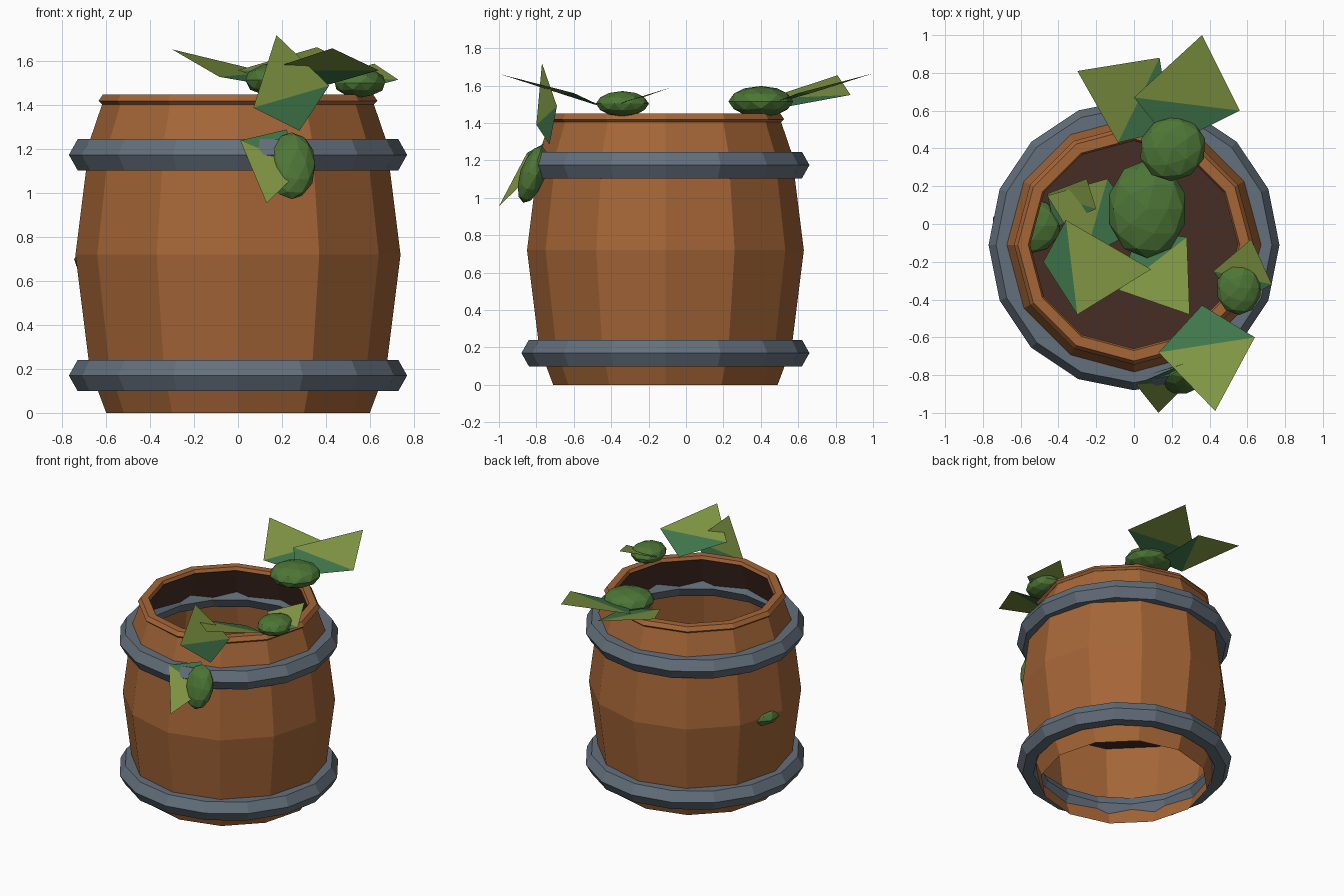
import bpy, bmesh, math
from mathutils import Vector

if "Cube" in bpy.data.objects:
    bpy.data.objects.remove(bpy.data.objects["Cube"])

CY = -0.11  # barrel axis in y


def srgb(r, g, b):
    f = lambda c: c / 12.92 if c <= 0.04045 else ((c + 0.055) / 1.055) ** 2.4
    return tuple(f(c / 255) for c in (r, g, b)) + (1,)


def material(name, rgb):
    m = bpy.data.materials.new(name)
    m.diffuse_color = srgb(*rgb)
    m.use_nodes = True
    m.node_tree.nodes["Principled BSDF"].inputs["Base Color"].default_value = m.diffuse_color
    return m


WOOD = material("oak brown", (165, 102, 55))
DARK = material("dark inside", (70, 45, 36))
IRON = material("iron grey", (100, 112, 124))
BUD = material("bud green", (77, 118, 54))
TIP = material("leaf tip green", (130, 152, 68))
BASE = material("leaf base green", (64, 119, 75))


def finish(name, bm, *mats):
    me = bpy.data.meshes.new(name)
    bm.to_mesh(me)
    bm.free()
    for m in mats:
        me.materials.append(m)
    ob = bpy.data.objects.new(name, me)
    bpy.context.collection.objects.link(ob)
    return ob


def lathe(name, profile, n, mat, closed=False):
    """Revolve (radius, z) points around the barrel axis."""
    bm = bmesh.new()
    rings = []
    for r, z in profile:
        rings.append([bm.verts.new((r * math.cos(2 * math.pi * i / n),
                                    CY + r * math.sin(2 * math.pi * i / n), z))
                      for i in range(n)])
    pairs = list(zip(rings, rings[1:]))
    if closed:
        pairs.append((rings[-1], rings[0]))
    for a, b in pairs:
        for i in range(n):
            j = (i + 1) % n
            bm.faces.new((a[i], a[j], b[j], b[i]))
    if closed:
        bmesh.ops.recalc_face_normals(bm, faces=bm.faces)
    return finish(name, bm, mat)


# Open barrel wall
lathe("barrel_wall", [(0.60, 0), (0.675, 0.2), (0.74, 0.72), (0.675, 1.24), (0.61, 1.43)], 12, WOOD)

# Top rim
lathe("rim", [(0.62, 1.405), (0.635, 1.42), (0.615, 1.45), (0.56, 1.45), (0.55, 1.425)], 12, WOOD, True)

# Dark lining below the rim, running down behind the upper hoop
lathe("lining", [(0.555, 1.43), (0.64, 1.19)], 12, DARK)

# Dark board half way down
bm = bmesh.new()
bm.faces.new([bm.verts.new((0.733 * math.cos(math.pi * i / 6),
                            CY + 0.733 * math.sin(math.pi * i / 6), 0.69)) for i in range(12)])
finish("inner_board", bm, DARK)

# Iron hoops: six-sided rings that cut through the wall
for name, z in (("lower_hoop", 0.17), ("upper_hoop", 1.175)):
    lathe(name, [(0.69 + 0.08 * math.cos(math.pi * k / 3), z + 0.082 * math.sin(math.pi * k / 3))
                 for k in range(6)], 16, IRON, True)


def bud(name, centre, radii, tilt=0.0, turn=0.0):
    bm = bmesh.new()
    bmesh.ops.create_icosphere(bm, subdivisions=2, radius=1)
    for v in bm.verts:
        v.co = Vector(v.co[i] * radii[i] for i in range(3))
    ob = finish(name, bm, BUD)
    ob.location = centre
    ob.rotation_euler = (tilt, 0, turn)


def leaf(name, base, left, right, tip):
    """Kite folded across its width: dark base half, light tip half."""
    bm = bmesh.new()
    b, l, r, t = (bm.verts.new(p) for p in (base, left, right, tip))
    f1 = bm.faces.new((b, l, r))
    f2 = bm.faces.new((l, t, r))
    bm.normal_update()
    if f1.normal.z < 0:
        f1.normal_flip()
        f2.normal_flip()
    f1.material_index = 0
    f2.material_index = 1
    finish(name, bm, BASE, TIP)


# Buds
bud("back_bud", (0.205, 0.40, 1.515), (0.18, 0.17, 0.083), 0, 0.6)
bud("right_bud", (0.555, -0.34, 1.503), (0.12, 0.142, 0.068))
bud("front_bud", (0.245, -0.82, 1.125), (0.11, 0.068, 0.16), -0.32)
bud("inner_bud", (0.07, 0.08, 0.75), (0.21, 0.26, 0.1))
bud("left_bud", (-0.57, -0.01, 0.70), (0.185, 0.15, 0.075))

# Leaves over the back rim
leaf("back_leaf_left", (0.20, 0.50, 1.48), (0.135, 0.88, 1.55), (-0.085, 0.43, 1.53), (-0.30, 0.81, 1.655))
leaf("back_leaf_right", (0.20, 0.42, 1.49), (0.0, 0.67, 1.56), (0.56, 0.60, 1.56), (0.36, 1.0, 1.665))

# Leaves over the right front rim
leaf("right_leaf_small", (0.55, -0.42, 1.47), (0.42, -0.25, 1.53), (0.73, -0.32, 1.517), (0.62, -0.08, 1.59))
leaf("right_leaf_big", (0.36, -0.43, 1.48), (0.13, -0.68, 1.56), (0.64, -0.60, 1.56), (0.43, -0.99, 1.66))

# Leaves hanging on the front
leaf("front_leaf_upper", (0.28, -0.73, 1.285), (0.07, -0.80, 1.39), (0.415, -0.69, 1.49), (0.175, -0.77, 1.72))
leaf("front_leaf_lower", (0.22, -0.76, 1.29), (0.01, -0.85, 1.24), (0.30, -0.83, 1.12), (0.13, -1.0, 0.955))

# Leaves lying inside on the board
leaf("inner_leaf_front", (0.02, -0.03, 0.71), (0.28, -0.07, 0.75), (-0.08, -0.35, 0.75), (0.295, -0.48, 0.82))
leaf("inner_leaf_left", (0.04, -0.02, 0.71), (-0.14, 0.24, 0.75), (-0.26, -0.18, 0.75), (-0.46, 0.15, 0.82))
leaf("left_leaf_small", (-0.42, -0.02, 0.71), (-0.46, 0.16, 0.76), (-0.20, 0.08, 0.78), (-0.25, 0.24, 0.84))
leaf("left_leaf_big", (-0.48, -0.20, 0.72), (-0.36, 0.02, 0.80), (-0.30, -0.48, 0.78), (0.09, -0.24, 0.86))
